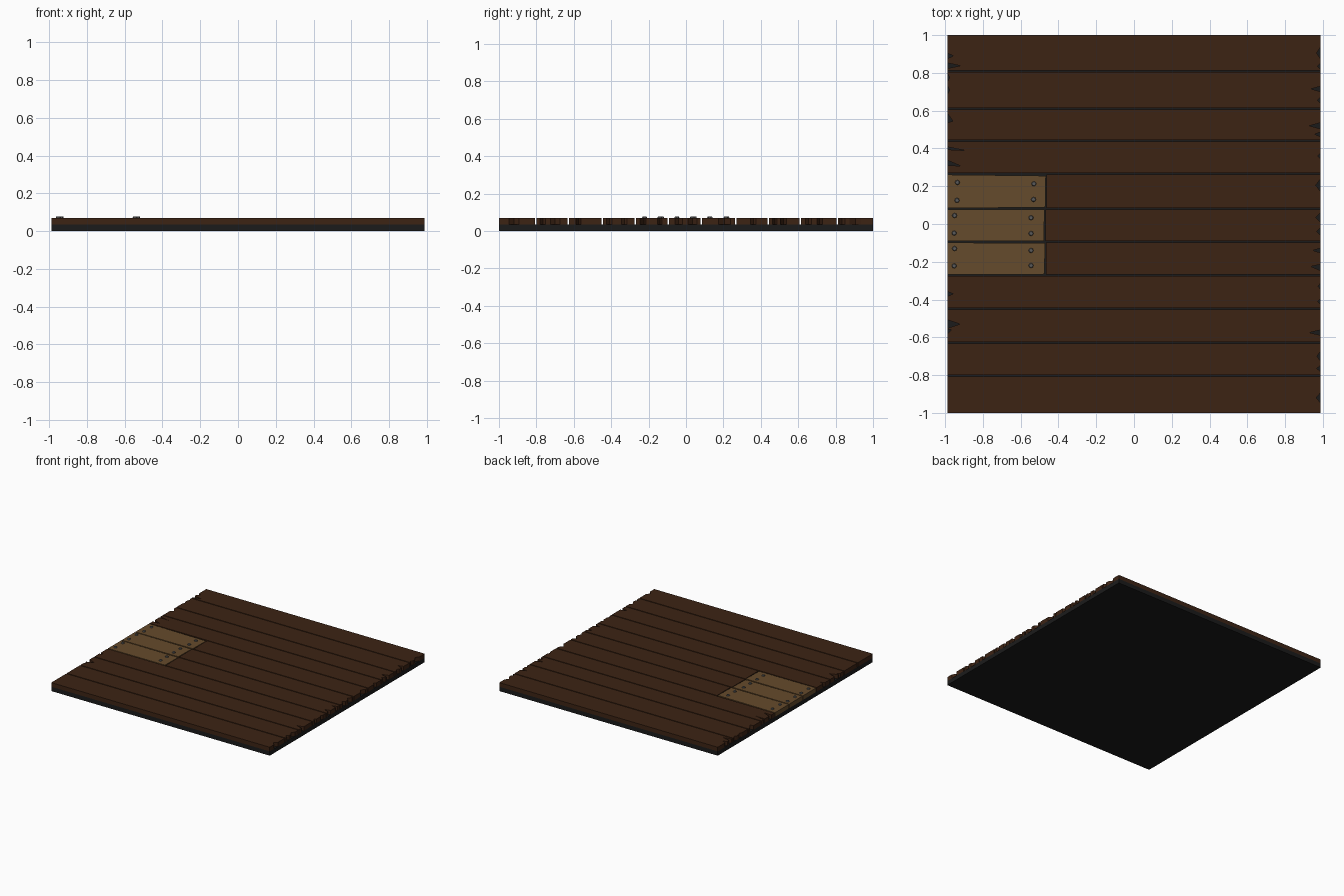
import bpy, bmesh
from math import pi

if "Cube" in bpy.data.objects:
    bpy.data.objects.remove(bpy.data.objects["Cube"])


def material(name, rgb):
    m = bpy.data.materials.new(name)
    m.diffuse_color = (*rgb, 1)
    m.use_nodes = True
    m.node_tree.nodes["Principled BSDF"].inputs["Base Color"].default_value = m.diffuse_color
    return m


DARK = material("dark_base", (0.011, 0.011, 0.011))
WOOD = material("old_wood", (0.046, 0.017, 0.007))
NEW = material("new_wood", (0.13, 0.07, 0.025))
STEEL = material("steel", (0.1, 0.1, 0.1))


def finish(name, bm, mat):
    bmesh.ops.recalc_face_normals(bm, faces=bm.faces)
    me = bpy.data.meshes.new(name)
    bm.to_mesh(me)
    bm.free()
    me.materials.append(mat)
    ob = bpy.data.objects.new(name, me)
    bpy.context.collection.objects.link(ob)
    return ob


def slab(name, outline, z0, z1, mat):
    """Extrude a flat outline from z0 up to z1."""
    bm = bmesh.new()
    face = bm.faces.new([bm.verts.new((x, y, z0)) for x, y in outline])
    new = bmesh.ops.extrude_face_region(bm, geom=[face])["geom"]
    bmesh.ops.translate(bm, vec=(0, 0, z1 - z0),
                        verts=[v for v in new if isinstance(v, bmesh.types.BMVert)])
    return finish(name, bm, mat)


X, Z0, Z1 = 0.987, 0.035, 0.069

# solid backing sheet under the planks
slab("base_sheet", [(-X, -1), (X, -1), (X, 1), (-X, 1)], 0, Z0, DARK)

# splintered ends: (centre y, half width, depth, tip offset in y)
LEFT = [(0.89, .014, .03, 0), (0.838, .014, .068, 0), (0.775, .02, .01, 0),
        (0.71, .02, .01, 0), (0.56, .024, .028, -.015), (0.401, .007, .095, -.012),
        (0.323, .014, .068, -.015), (-0.37, .012, .03, 0), (-0.53, .022, .065, 0),
        (-0.57, .012, .02, .01)]
RIGHT = [(0.905, .03, .02, 0), (0.835, .015, .015, 0), (0.715, .014, .05, 0),
         (0.655, .015, .015, 0), (0.52, .016, .058, 0), (0.475, .012, .03, 0),
         (0.36, .015, .015, 0), (0.205, .032, .025, 0), (0.035, .025, .025, 0),
         (-0.04, .02, .02, 0), (-0.14, .012, .04, 0), (-0.23, .016, .05, .005),
         (-0.33, .015, .012, 0), (-0.41, .015, .015, 0), (-0.575, .014, .058, 0),
         (-0.7, .025, .018, 0), (-0.765, .015, .02, 0), (-0.92, .026, .022, 0)]


def ragged(x, inward, y0, y1, notches):
    """Points up one plank end, with the notches that fall on it."""
    pts = [(x, y0)]
    for y, h, d, t in sorted(notches):
        if y0 < y - h and y + h < y1:
            pts += [(x, y - h), (x + inward * d, y + t), (x, y + h)]
    return pts + [(x, y1)]


# planks; three are cut short and patched with newer wood
SEAMS = [-1, -0.804, -0.629, -0.449, -0.272, -0.095, 0.081, 0.265, 0.44, 0.61, 0.808, 1]
PATCH_END = {4: -0.472, 5: -0.475, 6: -0.468}
G = 0.004
for i, (a, b) in enumerate(zip(SEAMS, SEAMS[1:])):
    y0 = a + (G if i else 0)
    y1 = b - (G if i < 10 else 0)
    right = ragged(X, -1, y0, y1, RIGHT)
    if i in PATCH_END:
        e = PATCH_END[i]
        left = [(e + 0.006, y0), (e + 0.006, y1)]
        drop = 0.006 if i == 6 else 0.001
        slab(f"patch_plank_{i}", [(-X, y0), (e - 0.002, y0 + .002),
                                  (e + .001, y1 - drop), (-X, y1)], Z0, Z1, NEW)
    else:
        left = ragged(-X, 1, y0, y1, LEFT)
    slab(f"plank_{i}", right + left[::-1], Z0, Z1, WOOD)

# nail heads on the patch
NAILS = [(-.935, .22), (-.53, .213), (-.937, .125), (-.532, .13),
         (-.95, .045), (-.545, .033), (-.952, -.048), (-.545, -.05),
         (-.95, -.13), (-.545, -.14), (-.952, -.222), (-.545, -.22)]
bm = bmesh.new()
for x, y in NAILS:
    r = bmesh.ops.create_cone(bm, cap_ends=True, segments=8, radius1=0.014,
                              radius2=0.010, depth=0.010)
    bmesh.ops.translate(bm, verts=r["verts"], vec=(x, y, Z1 + 0.0025))
finish("nail_heads", bm, STEEL)
